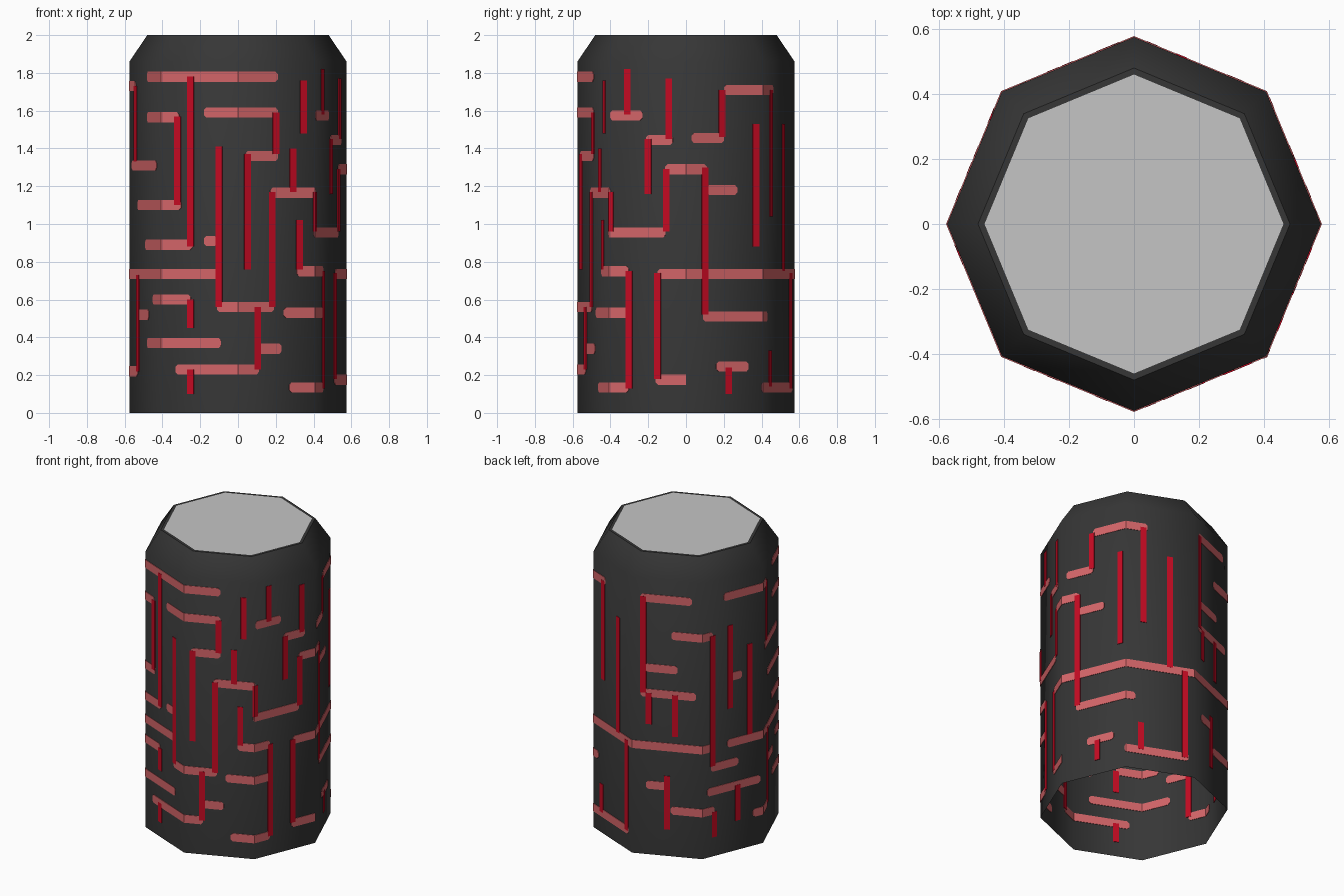
import bpy, bmesh, math

if "Cube" in bpy.data.objects:
    bpy.data.objects.remove(bpy.data.objects["Cube"])

R, SHOULDER_Z, TOP_Z, RIM, DISC = 0.575, 1.86, 2.0, 0.48, 0.46
CORNER = R * math.sin(math.pi / 4)


def material(name, rgb):
    m = bpy.data.materials.new(name)
    m.diffuse_color = (*rgb, 1)
    m.use_nodes = True
    m.node_tree.nodes["Principled BSDF"].inputs["Base Color"].default_value = m.diffuse_color
    return m


black = material("charcoal", (0.037, 0.037, 0.037))
grey = material("light grey", (0.56, 0.56, 0.56))
pink = material("pale red", (0.66, 0.13, 0.14))
red = material("deep red", (0.56, 0.003, 0.016))


def finish(bm, name, mats):
    bmesh.ops.recalc_face_normals(bm, faces=bm.faces[:])
    me = bpy.data.meshes.new(name)
    bm.to_mesh(me)
    bm.free()
    ob = bpy.data.objects.new(name, me)
    bpy.context.collection.objects.link(ob)
    for m in mats:
        me.materials.append(m)
    return ob


def corner(i, r=R):
    a = math.radians(45 * i - 90)
    return r * math.cos(a), r * math.sin(a)


def wall_point(t, scale):
    """Point on the octagon; t counts corners from the front, going right."""
    i = math.floor(t)
    (ax, ay), (bx, by) = corner(i), corner(i + 1)
    f = t - i
    return (ax + (bx - ax) * f) * scale, (ay + (by - ay) * f) * scale


def seen(centre, u):
    """Turn a flat view coordinate into a position round the wall."""
    a = abs(u)
    t = a / CORNER if a <= CORNER else 1 + (a - CORNER) / (R - CORNER)
    return centre + math.copysign(t, u)


# Octagonal shell, open below, with sloped shoulder and a grey disc on top
bm = bmesh.new()
rings = [[bm.verts.new((*corner(i, r), z)) for i in range(8)]
         for r, z in ((R, 0), (R, SHOULDER_Z), (RIM, TOP_Z), (DISC, TOP_Z))]
for lo, hi in zip(rings, rings[1:]):
    for i in range(8):
        j = (i + 1) % 8
        bm.faces.new((lo[i], lo[j], hi[j], hi[i]))
disc = bm.faces.new(rings[-1])
disc.material_index = 1
shell = finish(bm, "canister_shell", [black, grey])
bpy.context.view_layer.objects.active = shell
shell.select_set(True)
bpy.ops.object.shade_smooth_by_angle(angle=math.radians(50))


def ribbon(bm, t0, t1, z, half, off, taper):
    """Thin plate through the wall that bends at the octagon corners."""
    stops = {t0: half * (0.5 if taper else 1), t1: half * (0.5 if taper else 1)}
    if taper:
        stops[t0 + 0.03] = stops[t1 - 0.03] = half
    for k in range(math.ceil(t0), math.floor(t1) + 1):
        stops[k] = half
    rows = []
    for t in sorted(stops):
        h = stops[t]
        row = []
        for s, zz in ((1, z - h), (1, z + h), (-1, z + h), (-1, z - h)):
            row.append(bm.verts.new((*wall_point(t, 1 + s * off / 0.531), zz)))
        rows.append(row)
    for a, b in zip(rows, rows[1:]):
        for k in range(4):
            n = (k + 1) % 4
            bm.faces.new((a[k], a[n], b[n], b[k]))
    bm.faces.new(rows[0])
    bm.faces.new(rows[-1])


# Horizontal circuit lines: start, end, height
front_h = [(-.48, .21, 1.78), (-.48, -.31, 1.565), (-.18, .21, 1.59), (.04, .21, 1.36),
           (-.56, -.43, 1.31), (-.53, -.30, 1.10), (-.49, -.24, .89), (-.18, -.11, .91),
           (-.45, -.25, .60), (-.53, -.47, .52), (-.48, -.09, .37), (-.33, .11, .23),
           (-.11, .19, .56), (.11, .23, .34), (.17, .41, 1.165), (.40, .53, .955),
           (.31, .45, .75), (.24, .45, .53), (.27, .45, .135)]
right_h = [(-.40, -.23, 1.575), (-.21, -.07, 1.445), (.03, .20, 1.455), (.20, .46, 1.71),
           (-.11, .11, 1.29), (.11, .27, 1.18), (.09, .43, .51), (.16, .33, .245),
           (-.16, 0, .175), (.40, .56, .135)]
back_h = [(1.63, 5.15, .735), (5.41, 7.78, .735), (4.12, 4.85, 1.73), (4.56, 5.17, 1.49),
          (4.18, 4.65, 1.26), (4.12, 4.91, 1.09), (5.14, 5.59, .60), (5.35, 6.2, 1.73),
          (5.46, 5.65, 1.18), (4.2, 4.52, .47), (4.55, 5.2, .31), (5.08, 5.95, .44),
          (5.83, 6.27, .22)]
# Vertical circuit lines: position, bottom, top
front_v = [(-.25, .88, 1.78), (-.32, 1.10, 1.57), (-.10, .56, 1.41), (.05, .76, 1.37),
           (.20, 1.37, 1.59), (.18, .56, 1.17), (.105, .23, .56), (-.25, .45, .60),
           (-.25, .10, .23), (.29, 1.17, 1.40), (.325, .76, 1.02), (.345, 1.48, 1.76)]
right_v = [(-.31, 1.58, 1.82), (-.09, 1.45, 1.77), (-.20, 1.16, 1.45), (.19, 1.46, 1.71),
           (.45, 1.04, 1.71), (.37, .88, 1.53), (-.105, .96, 1.29), (.10, .52, 1.30),
           (-.40, .96, 1.17), (-.30, .13, .75), (-.15, .18, .74), (.225, .10, .24)]
back_v = [(3.64, .75, 1.53), (3.86, .13, .74), (3.22, .14, .33), (4.16, 1.09, 1.74),
          (4.24, .88, 1.09), (4.61, .81, 1.09), (5.17, .61, 1.49), (5.46, .97, 1.53),
          (5.78, .76, 1.37), (6.2, 1.33, 1.73), (4.5, .18, .54), (5.2, .13, .30),
          (5.58, .20, .44), (6.27, .22, .73)]

bm_h, bm_v = bmesh.new(), bmesh.new()
views = ((front_h, front_v, lambda u: seen(0, u)),
         (right_h, right_v, lambda u: seen(2, u)),
         (back_h, back_v, lambda t: t))
for hs, vs, to_t in views:
    for a, b, z in hs:
        ribbon(bm_h, to_t(a), to_t(b), z, 0.027, 0.003, True)
    for u, lo, hi in vs:
        t = to_t(u)
        ribbon(bm_v, t - 0.042, t + 0.042, (lo + hi) / 2, (hi - lo) / 2, 0.004, False)
finish(bm_h, "horizontal_circuit_lines", [pink])
finish(bm_v, "vertical_circuit_lines", [red])
